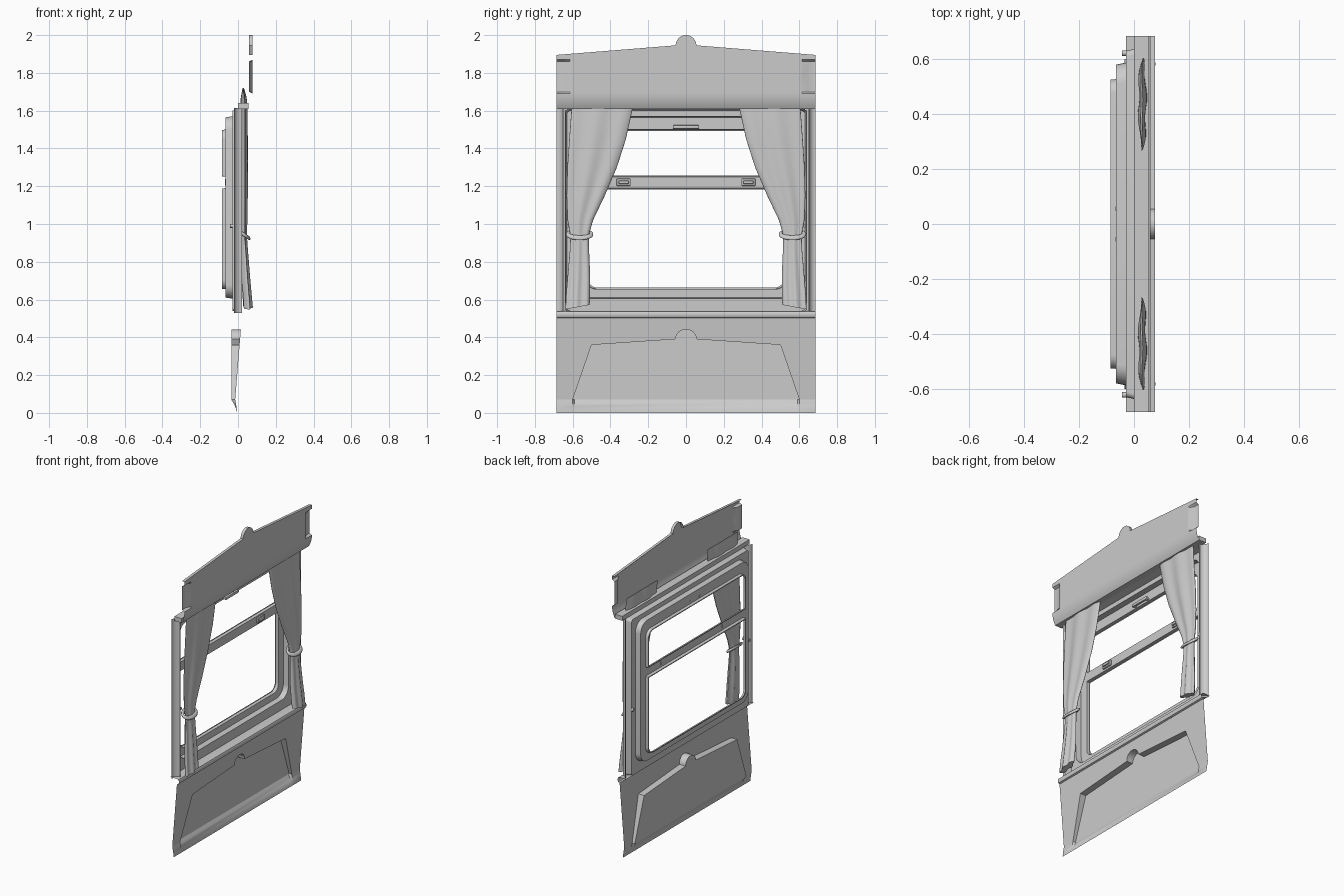
import bpy, bmesh, math
from mathutils import Matrix

if "Cube" in bpy.data.objects:
    bpy.data.objects.remove(bpy.data.objects["Cube"])

W = 0.685  # half width of the whole wall bay


def finish(name, bm, angle=35, sheet=True):
    bmesh.ops.remove_doubles(bm, verts=bm.verts, dist=1e-5)
    bmesh.ops.recalc_face_normals(bm, faces=bm.faces)
    # open sheets face the room (+x)
    if sheet and sum(f.normal.x * f.calc_area() for f in bm.faces) < 0:
        bmesh.ops.reverse_faces(bm, faces=bm.faces)
    me = bpy.data.meshes.new(name)
    bm.to_mesh(me)
    bm.free()
    ob = bpy.data.objects.new(name, me)
    bpy.context.collection.objects.link(ob)
    bpy.ops.object.select_all(action='DESELECT')
    ob.select_set(True)
    bpy.context.view_layer.objects.active = ob
    bpy.ops.object.shade_smooth_by_angle(angle=math.radians(angle))
    return ob


def loft(bm, rows, closed=False):
    vs = [[bm.verts.new(p) for p in row] for row in rows]
    n = len(vs[0])
    for a, b in zip(vs, vs[1:]):
        for i in range(n if closed else n - 1):
            j = (i + 1) % n
            bm.faces.new((a[i], a[j], b[j], b[i]))
    return vs


def box(name, x, y, z, bevel=0.0):
    bm = bmesh.new()
    size = [b - a for a, b in (x, y, z)]
    mid = [(a + b) / 2 for a, b in (x, y, z)]
    bmesh.ops.create_cube(bm, size=1, matrix=Matrix.Translation(mid) @ Matrix.Diagonal((*size, 1)))
    if bevel:
        bmesh.ops.bevel(bm, geom=bm.edges[:], offset=bevel, segments=2, profile=0.5, affect='EDGES')
    return finish(name, bm, sheet=False)


def sweep_y(name, profile, half=W):
    bm = bmesh.new()
    loft(bm, [[(x, y, z) for x, z in profile] for y in (-half, half)])
    return finish(name, bm)


def rounded(x, hw, z0, z1, rb, rt, seg=8):
    pts = []
    corners = ((hw, z0, rb, -90), (hw, z1, rt, 0), (-hw, z1, rt, 90), (-hw, z0, rb, 180))
    for y, z, r, start in corners:
        cy = y - math.copysign(r, y)
        cz = z + r if z == z0 else z - r
        for i in range(seg + 1):
            a = math.radians(start + 90 * i / seg)
            pts.append((x, cy + r * math.cos(a), cz + r * math.sin(a)))
    return pts


# stepped window surround
bm = bmesh.new()
loft(bm, [rounded(0.015, 0.64, 0.535, 1.61, 0.02, 0.02),
          rounded(-0.03, 0.63, 0.54, 1.60, 0.02, 0.02),
          rounded(-0.03, 0.587, 0.605, 1.57, 0.075, 0.075),
          rounded(-0.065, 0.58, 0.61, 1.565, 0.07, 0.07),
          rounded(-0.065, 0.527, 0.655, 1.50, 0.05, 0.05)], closed=True)
finish("window_surround", bm)

# middle rail and the lips of the two panes
bm = bmesh.new()
loft(bm, [[(-0.065, y, z) for y in (-0.53, 0.53)] for z in (1.19, 1.25)])
finish("window_rail", bm)
for name, z0, z1, rb, rt in (("lower_pane_lip", 0.655, 1.19, 0.05, 0.004),
                             ("upper_pane_lip", 1.25, 1.50, 0.004, 0.05)):
    bm = bmesh.new()
    loft(bm, [rounded(x, hw, z0 + d, z1 - d, rb, rt)
              for x, hw, d in ((-0.065, 0.527, 0), (-0.085, 0.525, 0.002), (-0.085, 0.519, 0.008))],
         closed=True)
    finish(name, bm)

# catches on the rail and pull handle above
for s in (-1, 1):
    y = s * 0.33
    box("catch_plate", (-0.068, -0.055), (y - 0.037, y + 0.037), (1.202, 1.24), 0.004)
    box("catch_button", (-0.06, -0.045), (y - 0.027, y + 0.027), (1.212, 1.23), 0.004)
box("pull_handle", (-0.055, -0.04), (-0.07, 0.07), (1.503, 1.523), 0.005)
for s in (-1, 1):
    box("handle_foot", (-0.067, -0.05), (s * 0.055 - 0.008, s * 0.055 + 0.008), (1.506, 1.52))

# rounded side posts and curtain hook knobs
for s in (-1, 1):
    bm = bmesh.new()
    arc = [(0.015, 0.637), (0.02, 0.645)]
    arc += [(0.02 - 0.04 * math.sin(a), W - 0.035 * math.cos(a))
            for a in [math.radians(90 * i / 8) for i in range(9)]]
    loft(bm, [[(x, s * y, z) for x, y in arc] for z in (0.53, 1.615)])
    finish("side_post", bm)
    bm = bmesh.new()
    bmesh.ops.create_cone(bm, cap_ends=True, segments=12, radius1=0.01, radius2=0.01, depth=0.05,
                          matrix=Matrix.Translation((-0.018, s * 0.622, 0.99)) @ Matrix.Rotation(math.pi / 2, 4, 'Y'))
    finish("hook_knob", bm, sheet=False)

# sill moulding
sweep_y("sill", [(-0.03, 0.54), (0.02, 0.54), (0.03, 0.536), (0.034, 0.528),
                 (0.034, 0.514), (0.03, 0.506), (0.02, 0.502)])

# lower panel with gabled recess
bm = bmesh.new()
face_x = lambda z: -0.015 + (z - 0.07) * 0.081
dome = [(0.055 * math.cos(a), 0.39 + 0.052 * math.sin(a))
        for a in [math.pi * i / 12 for i in range(13)]]
notch = [(0.6, 0.07), (0.5, 0.36)] + dome + [(-0.5, 0.36), (-0.6, 0.07)]
outer = [(-W, 0.07), (-W, 0.502), (W, 0.502), (W, 0.07)]
bm.faces.new([bm.verts.new((face_x(z), y, z)) for y, z in outer + notch])
loft(bm, [[(face_x(z), y, z) for y, z in notch], [(-0.035, y, z) for y, z in notch]])
bm.faces.new([bm.verts.new((-0.035, y, z)) for y, z in notch])
finish("lower_panel", bm, 30)

# skirting: coved in the middle, straight at the ends
bm = bmesh.new()
rows = []
for y, back in ((-W, -0.015), (-0.6, -0.015), (-0.59, -0.035), (0.59, -0.035), (0.6, -0.015), (W, -0.015)):
    rows.append([(-0.005 + (back + 0.005) * t ** 1.5, y, 0.07 * t) for t in (0, 0.25, 0.5, 0.75, 1)])
loft(bm, rows)
finish("skirting", bm)

# pelmet shelf
box("pelmet_shelf", (0.0, 0.055), (-W, W), (1.61, 1.64))


# pelmet: gabled sheet with a dome, rolled lower edge and relieved ends
def top_z(y):
    z = 1.95 - 0.08 * abs(y)
    return max(z, 1.945 + math.sqrt(0.055 ** 2 - y * y)) if abs(y) <= 0.055 else z


def pelmet_x(y, z):
    x = 0.077 - 0.022 * (max(0, 1.69 - z) / 0.08) ** 2
    if abs(y) > 0.62 and 1.695 < z < 1.865:
        x -= 0.018
    return x


half = [0.055 * math.sin(math.pi / 2 * i / 8) for i in range(1, 9)]
half += [0.0555, 0.2, 0.4, 0.56, 0.6, 0.615, 0.645, W]
ys = [-y for y in reversed(half)] + [0] + half
levels = [1.61, 1.625, 1.645, 1.67, 1.69, 1.70, 1.78, 1.86, 1.87]
bm = bmesh.new()
loft(bm, [[(pelmet_x(y, z), y, z) for z in levels]
          + [(0.077, y, top_z(y)), (0.058, y, top_z(y))] for y in ys])
finish("pelmet", bm)

# curtains: z, outer y, inner y, centre x, half thickness, fold depth
sections = [(1.72, 0.595, 0.265, 0.028, 0.003, 0.001), (1.67, 0.60, 0.27, 0.030, 0.013, 0.003),
            (1.60, 0.607, 0.285, 0.031, 0.015, 0.004), (1.45, 0.618, 0.318, 0.031, 0.016, 0.005),
            (1.30, 0.628, 0.366, 0.030, 0.017, 0.005), (1.15, 0.632, 0.43, 0.030, 0.017, 0.005),
            (1.02, 0.627, 0.492, 0.031, 0.015, 0.004), (0.94, 0.612, 0.515, 0.031, 0.014, 0.002),
            (0.86, 0.615, 0.513, 0.033, 0.016, 0.004), (0.72, 0.627, 0.507, 0.040, 0.019, 0.005),
            (0.62, 0.635, 0.508, 0.048, 0.020, 0.005), (0.56, 0.638, 0.51, 0.053, 0.021, 0.005)]
N = 48
for s in (-1, 1):
    bm = bmesh.new()
    rows = []
    for z, yo, yi, cx, t, fold in sections:
        row = []
        for i in range(N):
            a = 2 * math.pi * i / N
            c = math.cos(a)
            x = cx + t * math.sin(a) + fold * math.sin(7 * c + 0.6)
            dz = -0.012 * c if z < 0.6 else 0
            row.append((x, s * ((yo + yi) / 2 + (yo - yi) / 2 * c), z + dz))
        rows.append(row)
    vs = loft(bm, rows, closed=True)
    bm.faces.new(vs[0])
    bm.faces.new(vs[-1])
    ob = finish("curtain", bm, 70, sheet=False)

    # tie ring around the curtain, tilted down to the room
    bm = bmesh.new()
    ring = []
    for i in range(33):
        a = 2 * math.pi * i / 32
        ca, sa = math.cos(a), math.sin(a)
        row = []
        for k in range(10):
            b = 2 * math.pi * k / 10
            d = 0.010 * math.cos(b)
            x = (0.027 + d) * ca
            row.append((0.029 + x, s * (0.563 + (0.062 + d) * sa),
                        0.945 - 0.65 * x + 0.011 * math.sin(b)))
        ring.append(row)
    loft(bm, ring, closed=True)
    finish("tie_ring", bm, 60, sheet=False)
